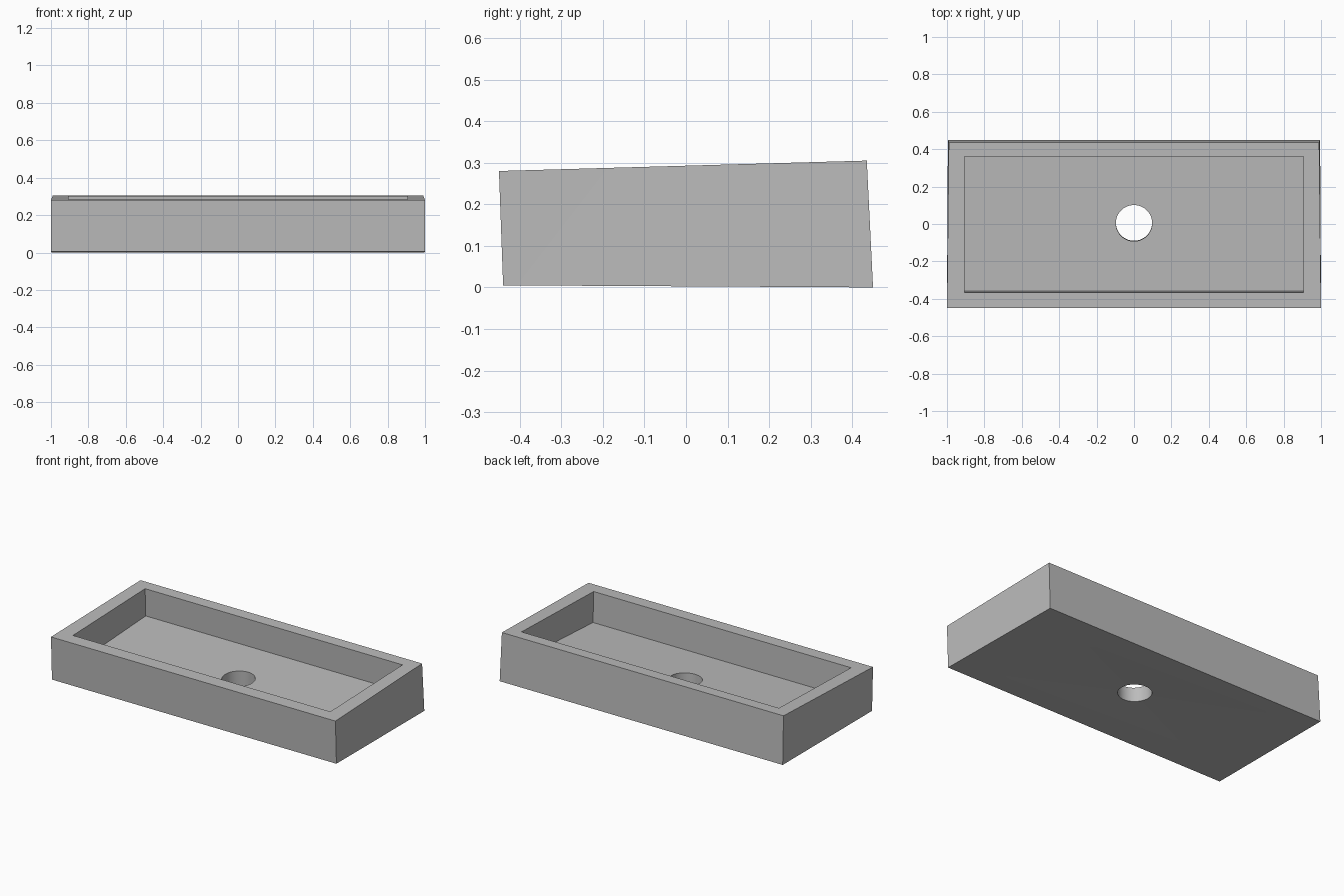
import bpy
import bmesh
from mathutils import Matrix

cube = bpy.data.objects.get("Cube")
if cube:
    bpy.data.objects.remove(cube, do_unlink=True)

GREY = (0.5, 0.5, 0.5, 1)
stone = bpy.data.materials.new("grey_stone")
stone.use_nodes = True
stone.diffuse_color = GREY
stone.node_tree.nodes["Principled BSDF"].inputs["Base Color"].default_value = GREY


def add_object(name, bm):
    bmesh.ops.recalc_face_normals(bm, faces=bm.faces)
    mesh = bpy.data.meshes.new(name)
    bm.to_mesh(mesh)
    bm.free()
    mesh.materials.append(stone)
    obj = bpy.data.objects.new(name, mesh)
    bpy.context.collection.objects.link(obj)
    return obj


def tapered_box(name, corners, underside_rise=0):
    """Box from (half width, y, z) at front bottom, back bottom, back top, front top."""
    bm = bmesh.new()
    left, right = [[bm.verts.new((s * w, y, z)) for w, y, z in corners] for s in (-1, 1)]
    bm.faces.new(left)
    bm.faces.new(right)
    for i in range(4):
        j = (i + 1) % 4
        face = bm.faces.new((left[i], left[j], right[j], right[i]))
        if i == 0 and underside_rise:
            hub = bmesh.ops.poke(bm, faces=[face])["verts"][0]
            hub.co.z += underside_rise
    bmesh.ops.triangulate(bm, faces=bm.faces[:])
    return add_object(name, bm)


# Slightly leaning outer block with a shallow raised underside
basin = tapered_box("basin", [(1, -0.44, 0.005), (0.995, 0.45, 0),
                              (0.99, 0.435, 0.305), (1, -0.45, 0.28)], 0.012)

# Rectangular bowl with a sloping floor
bowl = tapered_box("bowl_cutter", [(0.905, -0.359, 0.088), (0.905, 0.366, 0.127),
                                   (0.905, 0.356, 0.4), (0.905, -0.369, 0.4)])

# Round drain hole
bm = bmesh.new()
bmesh.ops.create_cone(bm, cap_ends=True, segments=48, radius1=0.097, radius2=0.097,
                      depth=0.4, matrix=Matrix.Translation((0, 0.006, 0.06))
                      @ Matrix.Rotation(0.03, 4, "X"))
drain = add_object("drain_cutter", bm)

# Cut the bowl and drain out of the block
bpy.context.view_layer.objects.active = basin
for cutter in (bowl, drain):
    cutter.hide_render = True
    mod = basin.modifiers.new(cutter.name, "BOOLEAN")
    mod.operation = "DIFFERENCE"
    mod.solver = "EXACT"
    mod.object = cutter
    bpy.ops.object.modifier_apply(modifier=mod.name)
    bpy.data.objects.remove(cutter, do_unlink=True)

# Smooth the drain wall while keeping edges sharp
basin.select_set(True)
bpy.ops.object.shade_smooth_by_angle(angle=0.35)
